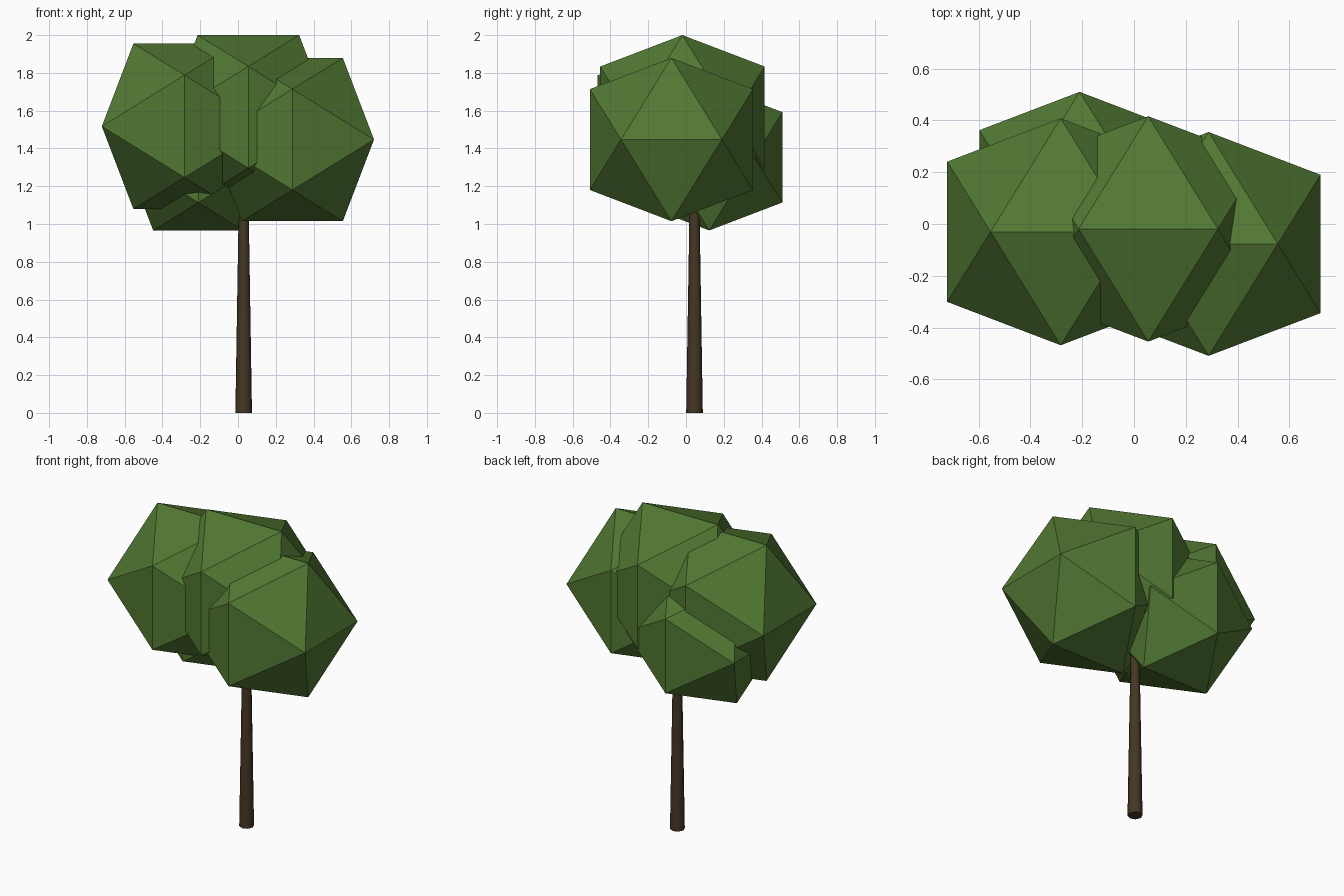
import bpy
import bmesh
from mathutils import Vector

cube = bpy.data.objects.get("Cube")
if cube:
    bpy.data.objects.remove(cube, do_unlink=True)


def make_material(name, rgb):
    mat = bpy.data.materials.new(name)
    mat.use_nodes = True
    color = (*rgb, 1.0)
    mat.diffuse_color = color
    mat.node_tree.nodes["Principled BSDF"].inputs["Base Color"].default_value = color
    return mat


def add_object(name, bm, mat):
    bmesh.ops.recalc_face_normals(bm, faces=bm.faces)
    mesh = bpy.data.meshes.new(name)
    bm.to_mesh(mesh)
    bm.free()
    mesh.materials.append(mat)
    obj = bpy.data.objects.new(name, mesh)
    bpy.context.collection.objects.link(obj)
    return obj


def leaf_clump(name, center, reach, mat):
    """Icosahedron from three crossed golden rectangles, top edge along x."""
    short = reach / ((1 + 5 ** 0.5) / 2)
    bm = bmesh.new()
    for s in (-1, 1):
        for t in (-1, 1):
            for corner in ((s * short, 0, t * reach),
                           (s * reach, t * short, 0),
                           (0, s * reach, t * short)):
                bm.verts.new(Vector(center) + Vector(corner))
    bmesh.ops.convex_hull(bm, input=bm.verts)
    return add_object(name, bm, mat)


leaf_green = make_material("leaf_green", (0.085, 0.19, 0.033))
bark_brown = make_material("bark_brown", (0.06, 0.037, 0.018))

# Foliage: four overlapping low-poly clumps
leaf_clump("right_foliage", (-0.283, -0.03, 1.517), 0.438, leaf_green)
leaf_clump("left_foliage", (0.288, -0.077, 1.447), 0.432, leaf_green)
leaf_clump("top_foliage", (0.055, -0.019, 1.565), 0.435, leaf_green)
leaf_clump("back_foliage", (-0.21, 0.123, 1.353), 0.387, leaf_green)

# Trunk: slim tapered post reaching into the foliage
height = 1.3
bm = bmesh.new()
bmesh.ops.create_cone(bm, cap_ends=True, segments=8, radius1=0.044,
                      radius2=0.023, depth=height)
bmesh.ops.translate(bm, verts=bm.verts, vec=(0.03, 0.045, height / 2))
trunk = add_object("trunk", bm, bark_brown)
for face in trunk.data.polygons:
    face.use_smooth = abs(face.normal.z) < 0.5
for edge in trunk.data.edges:
    a, b = (trunk.data.vertices[i].co.z for i in edge.vertices)
    edge.use_edge_sharp = abs(a - b) < 0.01
